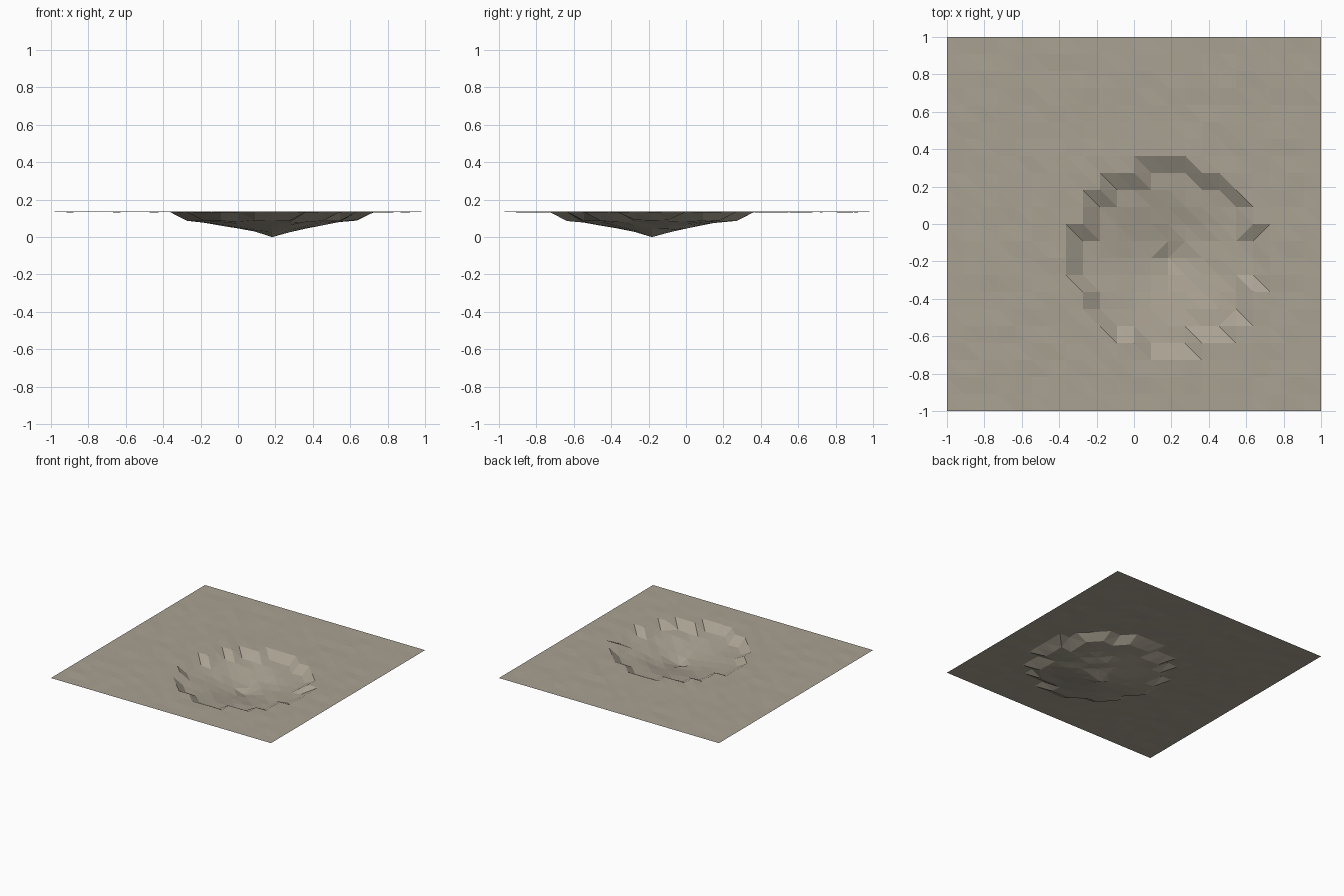
import bpy, bmesh, math, random

cube = bpy.data.objects.get("Cube")
if cube:
    bpy.data.objects.remove(cube, do_unlink=True)

random.seed(7)
HALF = 11                    # cells from the middle to each edge
CELL = 1 / HALF
GROUND = 0.135
PIT = (2, -2)                # crater centre, in cells
BOWL = [0, 0.026, 0.042, 0.062, 0.078, 0.088]   # height per cell of radius
RIM = 5.2


def height(i, j):
    """Flat rough ground with a steep-rimmed, cone-like bowl."""
    r = math.hypot(i - PIT[0], j - PIT[1])
    if r == 0:
        return 0
    if r > RIM:
        rough = 0 if max(abs(i), abs(j)) == HALF else 0.0025
        return GROUND + random.uniform(-rough, rough)
    k = min(int(r), 4)
    z = BOWL[k] + (BOWL[k + 1] - BOWL[k]) * min(r - k, 1)
    return z + random.uniform(-0.002, 0.005)


# Soil colour
soil = bpy.data.materials.new("dusty_soil")
soil.use_nodes = True
colour = (0.40, 0.36, 0.29, 1)
soil.diffuse_color = colour
soil.node_tree.nodes["Principled BSDF"].inputs["Base Color"].default_value = colour

# Triangulated ground sheet
bm = bmesh.new()
span = range(-HALF, HALF + 1)
grid = {(i, j): bm.verts.new((i * CELL, j * CELL, height(i, j)))
        for j in span for i in span}

# Cells whose diagonal runs the other way
turned = {(1, -2), (2, -2), (6, -1), (7, -1), (5, -6)}
for i in span[:-1]:
    for j in span[:-1]:
        a, b, c, d = (grid[i, j], grid[i + 1, j],
                      grid[i + 1, j + 1], grid[i, j + 1])
        if (i, j) in turned:
            tris = (a, b, c), (a, c, d)
        else:
            tris = (a, b, d), (b, c, d)
        for tri in tris:
            bm.faces.new(tri)

mesh = bpy.data.meshes.new("crater_ground")
bm.to_mesh(mesh)
bm.free()
mesh.materials.append(soil)
ground = bpy.data.objects.new("crater_ground", mesh)
bpy.context.collection.objects.link(ground)
